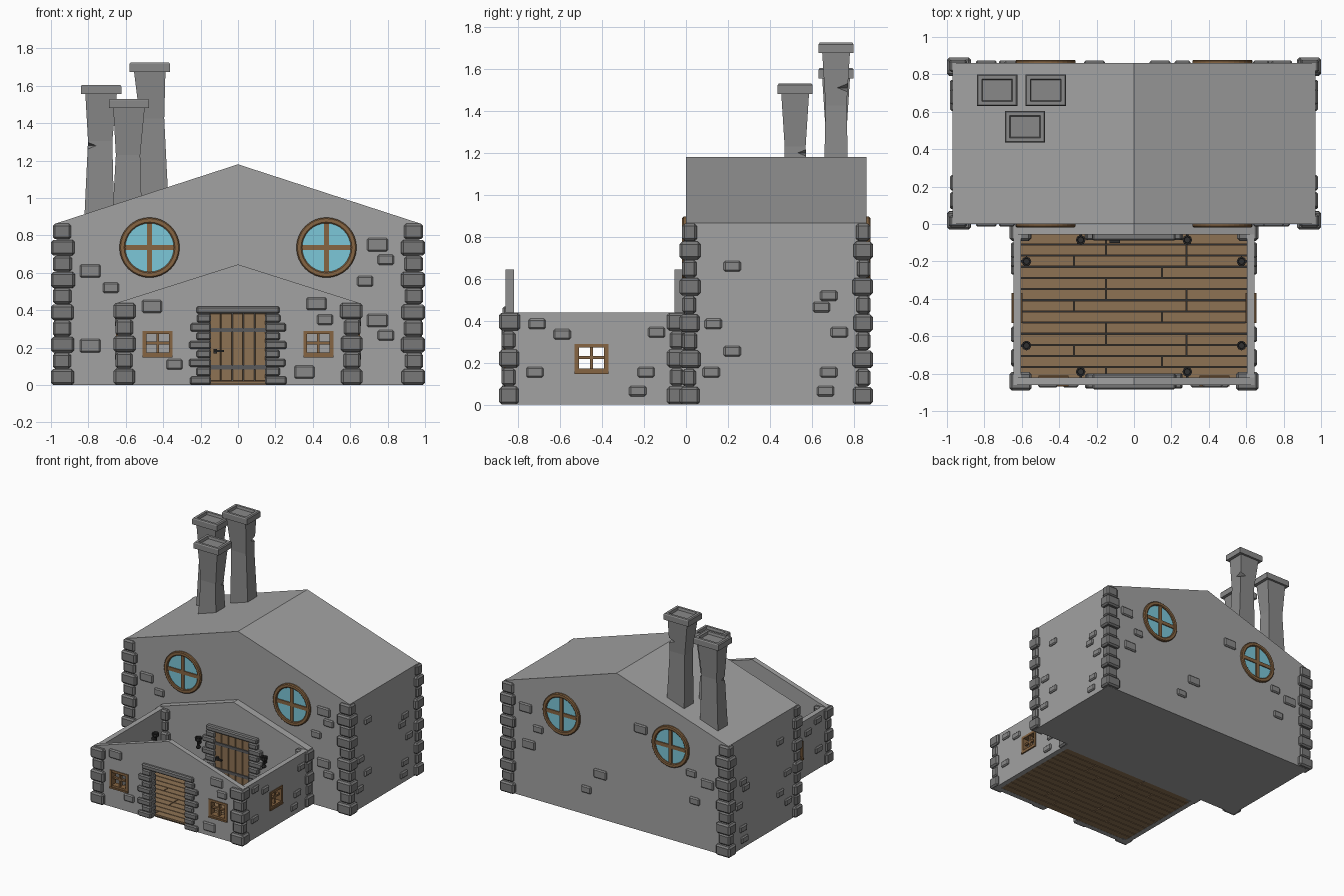
import bpy, bmesh, math, random
from mathutils import Matrix

if "Cube" in bpy.data.objects:
    bpy.data.objects.remove(bpy.data.objects["Cube"])

random.seed(4)


def material(name, rgb):
    m = bpy.data.materials.new(name)
    m.diffuse_color = (*rgb, 1)
    m.use_nodes = True
    m.node_tree.nodes["Principled BSDF"].inputs["Base Color"].default_value = m.diffuse_color
    return m


WALL = material("wall_grey", (0.36, 0.36, 0.36))
STONE = material("stone_grey", (0.25, 0.25, 0.25))
QUOIN = material("dark_stone", (0.19, 0.19, 0.19))
WOOD = material("wood", (0.27, 0.168, 0.087))
TRIM = material("dark_wood", (0.24, 0.13, 0.055))
GLASS = material("glass", (0.20, 0.57, 0.69))
IRON = material("iron", (0.03, 0.03, 0.03))
STRAP = material("strap_metal", (0.1, 0.1, 0.105))


def box(bm, x0, x1, y0, y1, z0, z1, bevel=0):
    m = Matrix.Translation(((x0 + x1) / 2, (y0 + y1) / 2, (z0 + z1) / 2)) @ Matrix.Diagonal((x1 - x0, y1 - y0, z1 - z0, 1))
    vs = bmesh.ops.create_cube(bm, size=1, matrix=m)["verts"]
    if bevel:
        edges = list({e for v in vs for e in v.link_edges})
        bmesh.ops.bevel(bm, geom=edges, offset=bevel, segments=1, affect='EDGES', profile=0.5)


def loft(bm, rings, closed=False):
    vr = [[bm.verts.new(p) for p in r] for r in rings]
    n = len(vr[0])
    pairs = list(zip(vr, vr[1:])) + ([(vr[-1], vr[0])] if closed else [])
    for a, b in pairs:
        for i in range(n):
            bm.faces.new((a[i], a[(i + 1) % n], b[(i + 1) % n], b[i]))
    if not closed:
        bm.faces.new(vr[0])
        bm.faces.new(vr[-1])


def circle(r, h, n, c=(0, 0)):
    return [(c[0] + r * math.cos(2 * math.pi * i / n), c[1] + r * math.sin(2 * math.pi * i / n), h) for i in range(n)]


def finish(name, bm, mat=None, matrix=None):
    if matrix is not None:
        bm.transform(matrix)
    bmesh.ops.recalc_face_normals(bm, faces=bm.faces)
    me = bpy.data.meshes.new(name)
    bm.to_mesh(me)
    bm.free()
    ob = bpy.data.objects.new(name, me)
    bpy.context.collection.objects.link(ob)
    if mat:
        me.materials.append(mat)
    return ob


def cut(ob, cutter):
    cutter.data.materials.append(ob.data.materials[0])
    mod = ob.modifiers.new("cut", 'BOOLEAN')
    mod.object, mod.operation, mod.solver = cutter, 'DIFFERENCE', 'EXACT'
    bpy.context.view_layer.objects.active = ob
    bpy.ops.object.modifier_apply(modifier="cut")
    bpy.data.objects.remove(cutter)


def gable(name, hw, y0, y1, eave, apex):
    bm = bmesh.new()
    prof = [(-hw, 0), (hw, 0), (hw, eave), (0, apex), (-hw, eave)]
    loft(bm, [[(x, y, z) for x, z in prof] for y in (y0, y1)])
    return finish(name, bm, WALL)


# main house and porch walls
gable("main_house", 0.97, 0, 0.86, 0.865, 1.18)
front = gable("porch_front_wall", 0.645, -0.86, -0.82, 0.44, 0.645)
gable("porch_back_wall", 0.645, -0.055, 0.005, 0.44, 0.645)
bm = bmesh.new()
box(bm, -0.15, 0.15, -1, -0.7, -0.1, 0.385)
for s in (-1, 1):
    box(bm, s * 0.43 - 0.07, s * 0.43 + 0.07, -1, -0.7, 0.16, 0.285)
cut(front, finish("cutter", bm))


# window frames are built facing -y at the origin, then turned into place
def window(name, matrix):
    bm = bmesh.new()
    for s in (-1, 1):
        box(bm, s * 0.07 - 0.01, s * 0.07 + 0.01, -0.006, 0.046, 0.155, 0.29)
    for z in (0.155, 0.272):
        box(bm, -0.078, 0.078, -0.005, 0.045, z, z + 0.018)
    box(bm, -0.007, 0.007, 0.008, 0.032, 0.16, 0.285)
    box(bm, -0.07, 0.07, 0.01, 0.03, 0.218, 0.232)
    box(bm, -0.08, 0.08, -0.01, 0.05, 0.146, 0.158)
    finish(name, bm, TRIM, matrix)


for s, side in ((-1, "left"), (1, "right")):
    bm = bmesh.new()
    x0, x1 = sorted((s * 0.605, s * 0.645))
    box(bm, x0, x1, -0.83, -0.04, 0, 0.44)
    wall = finish("porch_%s_wall" % side, bm, WALL)
    bm = bmesh.new()
    box(bm, x0 - 0.1, x1 + 0.1, -0.52, -0.38, 0.16, 0.285)
    cut(wall, finish("cutter", bm))
    window("front_window_" + side, Matrix.Translation((s * 0.43, -0.86, 0)))
    window("side_window_" + side, Matrix.Translation((s * 0.645, -0.45, 0)) @ Matrix.Rotation(s * math.pi / 2, 4, 'Z'))

# floor planks over a thin dark board that shows in the gaps
bm = bmesh.new()
rows, d = 13, 0.775 / 13
joints = [(-0.15,), (0.15,), (-0.32, 0.28), (-0.15, 0.28)]
for i in range(rows):
    xs = [-0.61, *joints[i % 4], 0.61]
    y = -0.825 + i * d
    for a, b in zip(xs, xs[1:]):
        box(bm, a + 0.003, b - 0.003, y + 0.003, y + d - 0.003, 0.001, 0.022)
finish("porch_floor_planks", bm, WOOD)
bm = bmesh.new()
box(bm, -0.61, 0.61, -0.825, -0.05, 0.008, 0.011)
finish("porch_floor_board", bm, IRON)


# corner stones: alternating large and small blocks
def quoins(name, x, y, sx, sy, rows, h, grow):
    bm = bmesh.new()
    for i in range(rows):
        big = i % 2 == 0
        j = random.uniform(-0.004, 0.004)
        ox, oy = (grow, 0.03) if big else (grow - 0.01, 0.018)
        ix, iy = (0.095 + j, 0.065 + j) if big else (0.08 + j, 0.05 + j)
        xa, xb = sorted((x + sx * ox, x - sx * ix))
        ya, yb = sorted((y + sy * oy, y - sy * iy))
        box(bm, xa, xb, ya, yb, i * h + 0.001, (i + 1) * h - 0.002, 0.012)
    finish(name, bm, QUOIN)


for s, side in ((-1, "left"), (1, "right")):
    quoins("house_front_quoins_" + side, s * 0.97, 0, s, -1, 10, 0.0865, 0.03)
    quoins("house_back_quoins_" + side, s * 0.97, 0.86, s, 1, 10, 0.0865, 0.03)
    quoins("porch_front_quoins_" + side, s * 0.645, -0.86, s, -1, 5, 0.088, 0.02)
    quoins("porch_back_quoins_" + side, s * 0.645, -0.06, s, -1, 5, 0.088, 0.02)

# stone door surrounds
for name, y0, y1 in (("front_doorway_stones", -0.88, -0.80), ("inner_doorway_stones", -0.085, -0.03)):
    bm = bmesh.new()
    h = 0.38 / 8
    for i in range(8):
        w = 0.225 if i % 2 else 0.258
        for s in (-1, 1):
            xa, xb = sorted((s * 0.145, s * (w + random.uniform(-0.005, 0.005))))
            box(bm, xa, xb, y0, y1, i * h + 0.002, (i + 1) * h - 0.002, 0.008)
    box(bm, -0.222, 0.222, y0 - 0.004, y1, 0.382, 0.42, 0.008)
    finish(name, bm, QUOIN)

# plank door with straps and handle
bm = bmesh.new()
for i in range(5):
    box(bm, -0.15 + i * 0.06, -0.092 + i * 0.06, -0.073, -0.05, 0.022, 0.382, 0.003)
finish("door", bm, WOOD)
bm = bmesh.new()
for z in (0.095, 0.295):
    box(bm, -0.148, 0.148, -0.08, -0.07, z - 0.011, z + 0.011)
finish("door_straps", bm, STRAP)
bm = bmesh.new()
box(bm, -0.132, -0.112, -0.09, -0.07, 0.168, 0.194)
box(bm, -0.13, -0.075, -0.102, -0.088, 0.176, 0.188)
finish("door_handle", bm, IRON)

# round windows on front and back
for y, turn, face in ((0, 0, "front"), (0.86, math.pi, "back")):
    for s, side in ((-1, "left"), (1, "right")):
        place = Matrix.Translation((s * 0.473, y, 0.735)) @ Matrix.Rotation(turn, 4, 'Z') @ Matrix.Rotation(math.pi / 2, 4, 'X')
        bm = bmesh.new()
        loft(bm, [circle(r, h, 32) for r, h in ((0.13, -0.01), (0.13, 0.013), (0.136, 0.018), (0.155, 0.018), (0.161, 0.012), (0.161, -0.01))], True)
        box(bm, -0.014, 0.014, -0.133, 0.133, -0.01, 0.013)
        box(bm, -0.133, 0.133, -0.014, 0.014, -0.01, 0.0125)
        finish("round_window_%s_%s" % (face, side), bm, TRIM, place)
        bm = bmesh.new()
        loft(bm, [circle(0.133, h, 32) for h in (-0.008, 0.005)])
        finish("round_pane_%s_%s" % (face, side), bm, GLASS, place)


# scattered wall stones as (position along wall, height); outward is local -y
def stones(name, spots, matrix, sizes=((0.056, 0.035), (0.043, 0.028))):
    bm = bmesh.new()
    for i, (u, z) in enumerate(spots):
        w, h = sizes[i % 2]
        box(bm, u - w, u + w, -0.013, 0.015, z - h, z + h, 0.008)
    finish(name, bm, STONE, matrix)


stones("house_front_stones", [(-0.79, 0.61), (-0.68, 0.52), (-0.79, 0.21), (0.79, 0.67), (0.745, 0.75), (0.68, 0.555),
                              (0.745, 0.345), (0.79, 0.265)], Matrix())
stones("house_back_stones", [(0.79, 0.70), (0.68, 0.56), (0.76, 0.42), (0.26, 0.2), (0.14, 0.35), (-0.68, 0.36),
                             (-0.79, 0.52), (-0.65, 0.57), (-0.21, 0.8)], Matrix.Translation((0, 0.86, 0)) @ Matrix.Scale(-1, 4, (0, 1, 0)))
stones("porch_front_stones", [(-0.46, 0.42), (-0.34, 0.11), (0.42, 0.435), (0.465, 0.35), (0.355, 0.07)][::1],
       Matrix.Translation((0, -0.86, 0)), ((0.054, 0.034), (0.043, 0.028)))
side_spots = [(0.22, 0.66), (0.13, 0.385), (0.22, 0.255), (0.12, 0.155), (0.73, 0.345), (0.645, 0.465),
              (0.68, 0.52), (0.68, 0.155), (0.665, 0.065)]
porch_spots = [(-0.71, 0.385), (-0.59, 0.335), (-0.72, 0.155), (-0.14, 0.345), (-0.19, 0.155), (-0.23, 0.065)]
small = ((0.041, 0.025), (0.041, 0.025))
for s, side in ((-1, "left"), (1, "right")):
    flip = Matrix.Scale(s, 4, (1, 0, 0))
    turn = Matrix.Rotation(math.pi / 2, 4, 'Z')
    stones("house_side_stones_" + side, side_spots, flip @ Matrix.Translation((0.97, 0, 0)) @ turn, small)
    stones("porch_side_stones_" + side, porch_spots, flip @ Matrix.Translation((0.645, 0, 0)) @ turn, small)


# flared chimneys with recessed caps and a chipped corner
def chimney(name, x, y, top, lean, chip):
    prof = [(0.88, 0.08, 0.062, lean), (top - 0.3, 0.065, 0.05, lean * 0.5), (top - 0.05, 0.084, 0.066, 0),
            (top - 0.05, 0.108, 0.083, 0), (top - 0.008, 0.108, 0.083, 0), (top, 0.102, 0.078, 0),
            (top, 0.082, 0.06, 0), (top - 0.02, 0.078, 0.056, 0)]
    bm = bmesh.new()
    loft(bm, [[(x + o + a * hx, y + b * hy, z) for a, b in ((-1, -1), (1, -1), (1, 1), (-1, 1))] for z, hx, hy, o in prof])
    ob = finish(name, bm, STONE)
    bm = bmesh.new()
    m = Matrix.Translation(chip) @ Matrix.Rotation(-math.pi / 4, 4, 'Z') @ Matrix.Diagonal((4, 1.4, 0.8, 1)) @ Matrix.Rotation(math.pi / 4, 4, 'X')
    bmesh.ops.create_cube(bm, size=0.04, matrix=m)
    cut(ob, finish("cutter", bm))


chimney("chimney_left", -0.732, 0.715, 1.605, -0.01, (-0.81, 0.66, 1.28))
chimney("chimney_tall", -0.472, 0.715, 1.725, 0.025, (-0.39, 0.775, 1.51))
chimney("chimney_short", -0.583, 0.52, 1.53, -0.01, (-0.515, 0.582, 1.2))

# wall torches inside the porch: position and direction to the wall
spots = [(s * 0.285, y, 0, dy) for s in (-1, 1) for y, dy in ((-0.085, 1), (-0.79, -1))]
spots += [(s * 0.575, y, s, 0) for s in (-1, 1) for y in (-0.2, -0.65)]
for i, (x, y, dx, dy) in enumerate(spots):
    bm = bmesh.new()
    loft(bm, [circle(r, z, 8, (x, y)) for r, z in ((0.014, 0.22), (0.018, 0.23), (0.009, 0.245), (0.011, 0.272),
                                                   (0.024, 0.282), (0.026, 0.305), (0.018, 0.305), (0.016, 0.295))])
    wx, wy = x + dx * 0.032, y + dy * 0.032
    box(bm, min(x, wx) - 0.007, max(x, wx) + 0.007, min(y, wy) - 0.007, max(y, wy) + 0.007, 0.25, 0.264)
    finish("torch_%d" % (i + 1), bm, IRON)
